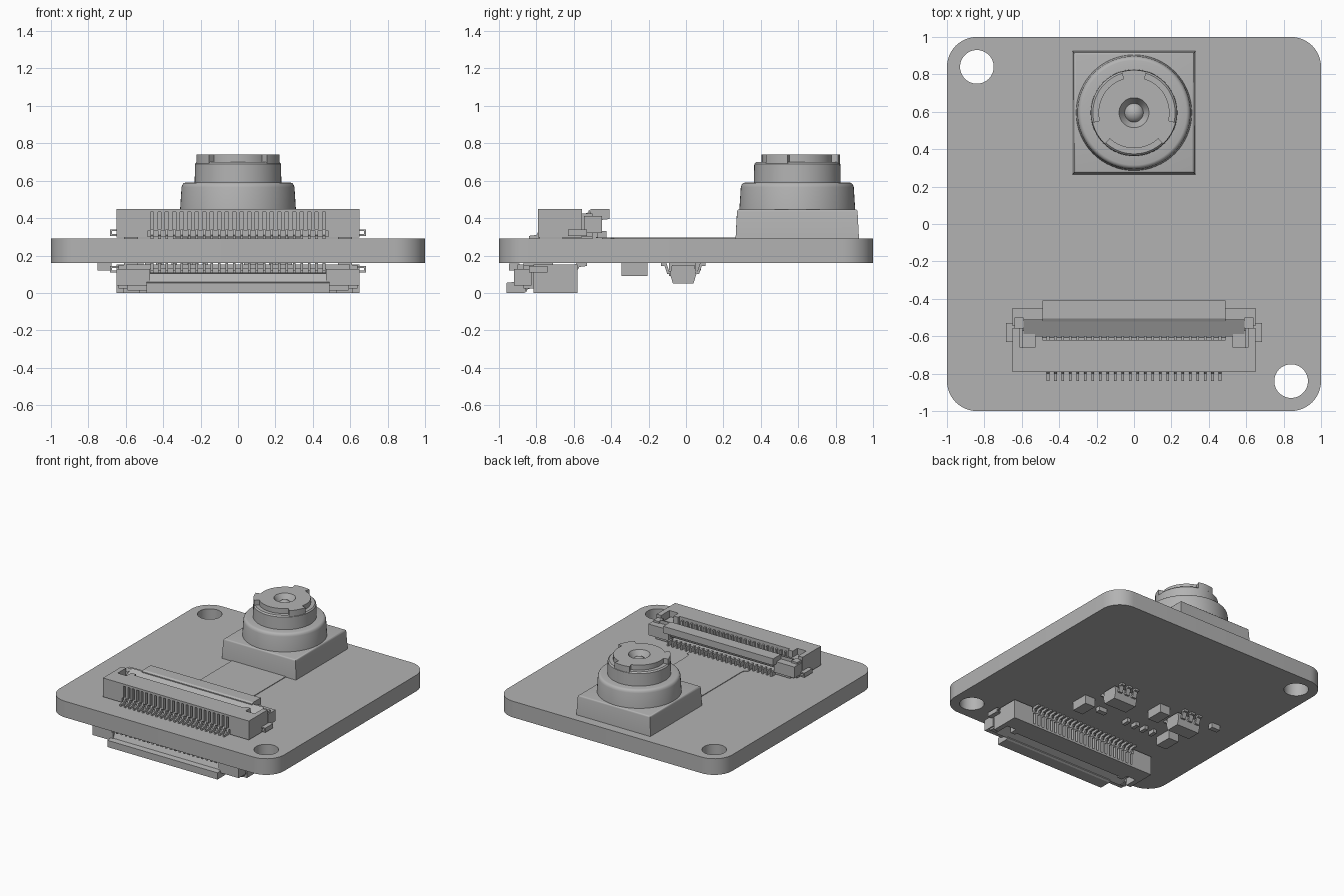
import bpy, bmesh, math
from mathutils import Matrix, Vector

old = bpy.data.objects.get("Cube")
if old:
    bpy.data.objects.remove(old, do_unlink=True)

grey = bpy.data.materials.new("plain grey")
grey.use_nodes = True
COLOUR = (0.45, 0.45, 0.45, 1)
grey.diffuse_color = COLOUR
grey.node_tree.nodes["Principled BSDF"].inputs["Base Color"].default_value = COLOUR


def box(bm, x, y, z):
    mid = Vector([(a + b) / 2 for a, b in (x, y, z)])
    size = [b - a for a, b in (x, y, z)]
    m = Matrix.Translation(mid) @ Matrix.Diagonal((*size, 1))
    return bmesh.ops.create_cube(bm, size=1, matrix=m)["verts"]


def extrude(bm, points, offset):
    """Closed outline of 3D points pushed along an offset."""
    face = bm.faces.new([bm.verts.new(p) for p in points])
    geo = bmesh.ops.extrude_face_region(bm, geom=[face])["geom"]
    top = [g for g in geo if isinstance(g, bmesh.types.BMVert)]
    bmesh.ops.translate(bm, verts=top, vec=offset)


def side_prism(bm, yz, x0, x1):
    extrude(bm, [(x0, y, z) for y, z in yz], (x1 - x0, 0, 0))


def lathe(bm, rz, centre, steps=64):
    verts = [bm.verts.new((r, 0, z)) for r, z in rz]
    edges = [bm.edges.new(p) for p in zip(verts, verts[1:])]
    bmesh.ops.spin(bm, geom=verts + edges, cent=(0, 0, 0), axis=(0, 0, 1),
                   angle=math.tau, steps=steps, use_duplicate=False)
    bmesh.ops.remove_doubles(bm, verts=bm.verts, dist=0.0005)
    bmesh.ops.translate(bm, verts=bm.verts, vec=centre)


def finish(bm, name, matrix=Matrix(), smooth=False):
    bmesh.ops.recalc_face_normals(bm, faces=bm.faces)
    bm.transform(matrix)
    mesh = bpy.data.meshes.new(name)
    bm.to_mesh(mesh)
    bm.free()
    mesh.materials.append(grey)
    ob = bpy.data.objects.new(name, mesh)
    bpy.context.collection.objects.link(ob)
    if smooth:
        bpy.ops.object.select_all(action="DESELECT")
        ob.select_set(True)
        bpy.context.view_layer.objects.active = ob
        bpy.ops.object.shade_smooth_by_angle(angle=math.radians(32))
    return ob


# Board with rounded corners and two mounting holes
bm = bmesh.new()
outline = []
for q in range(4):
    sx, sy = ((1, 1), (-1, 1), (-1, -1), (1, -1))[q]
    for i in range(13):
        a = math.radians(90 * q + 7.5 * i)
        outline.append((sx * 0.84 + 0.16 * math.cos(a), sy * 0.84 + 0.16 * math.sin(a), 0.16))
extrude(bm, outline, (0, 0, 0.13))
board = finish(bm, "circuit_board")
for s in (-1, 1):
    bm = bmesh.new()
    bmesh.ops.create_cone(bm, cap_ends=True, segments=48, radius1=0.09, radius2=0.09, depth=1,
                          matrix=Matrix.Translation((0.84 * s, -0.84 * s, 0.2)))
    cutter = finish(bm, "hole_cutter")
    cutter.hide_render = True
    cutter.hide_viewport = True
    cutter.display_type = "WIRE"
    cut = board.modifiers.new("hole", "BOOLEAN")
    cut.operation = "DIFFERENCE"
    cut.solver = "EXACT"
    cut.object = cutter
# Apply the cuts, then drop the cutters
bpy.context.view_layer.update()
cut_mesh = bpy.data.meshes.new_from_object(
    board.evaluated_get(bpy.context.evaluated_depsgraph_get()))
board.modifiers.clear()
board.data = cut_mesh
for ob in [o for o in bpy.data.objects if o.name.startswith("hole_cutter")]:
    bpy.data.objects.remove(ob, do_unlink=True)
bpy.ops.object.select_all(action="DESELECT")
board.select_set(True)
bpy.context.view_layer.objects.active = board
bpy.ops.object.shade_smooth_by_angle(angle=math.radians(32))

# Ribbon cable with a flared end
bm = bmesh.new()
half = [(0.27, -0.45), (0.27, -0.4), (0.245, -0.385), (0.24, -0.36), (0.24, 0.3)]
extrude(bm, [(x, y, 0.288) for x, y in half] + [(-x, y, 0.288) for x, y in half[::-1]],
        (0, 0, 0.007))
finish(bm, "ribbon_cable")

# Camera: tapered square base, round housing, barrel with three tabs
LENS = (0, 0.595, 0)
bm = bmesh.new()
verts = box(bm, (-0.33, 0.33), (0.265, 0.925), (0.289, 0.447))
for v in verts:
    if v.co.z > 0.4:
        v.co.x *= 0.975
        v.co.y = LENS[1] + (v.co.y - LENS[1]) * 0.975
rim = [e for e in bm.edges if all(v.co.z > 0.4 for v in e.verts)]
bmesh.ops.bevel(bm, geom=rim, offset=0.012, segments=3, affect="EDGES", profile=0.5)
finish(bm, "camera_base", smooth=True)

bm = bmesh.new()
lathe(bm, [(0.31, 0.44), (0.302, 0.565), (0.298, 0.578), (0.29, 0.587), (0.28, 0.59), (0.2, 0.59)], LENS)
finish(bm, "camera_housing", smooth=True)

bm = bmesh.new()
lathe(bm, [(0.232, 0.58), (0.23, 0.69), (0.22, 0.7), (0.19, 0.7), (0.19, 0.74), (0.08, 0.74),
           (0.05, 0.69), (0.045, 0.7), (0.03, 0.712), (0.015, 0.718), (0, 0.72)], LENS)
finish(bm, "lens_barrel", smooth=True)

bm = bmesh.new()
for centre in (90, 210, 330):
    arc = [math.radians(centre - 17 + 34 * i / 8) for i in range(9)]
    ring = [(0.228, a) for a in arc] + [(0.18, a) for a in arc[::-1]]
    extrude(bm, [(r * math.cos(a), LENS[1] + r * math.sin(a), 0.69) for r, a in ring], (0, 0, 0.05))
finish(bm, "lens_tabs", smooth=True)

# Ribbon connector, made once per board side
PINS = 24
PITCH = 0.04
LOW, HIGH = 0.289, 0.449


def connector(side, matrix):
    first = -PITCH * (PINS - 1) / 2
    bm = bmesh.new()
    box(bm, (-0.49, 0.49), (-0.765, -0.62), (0.3, HIGH))
    box(bm, (-0.49, 0.49), (-0.79, -0.76), (0.432, HIGH))
    box(bm, (-0.6, 0.6), (-0.7, -0.47), (0.297, 0.32))
    for i in range(PINS + 1):
        x = first + (i - 0.5) * PITCH
        box(bm, (x - 0.011, x + 0.011), (-0.79, -0.76), (0.335, 0.44))
    for s in (-1, 1):
        def end(x0, x1, y, z):
            box(bm, sorted((s * x0, s * x1)), y, z)
        end(0.48, 0.65, (-0.79, -0.66), (0.297, HIGH))
        end(0.61, 0.65, (-0.67, -0.555), (0.297, HIGH))
        end(0.47, 0.65, (-0.545, -0.45), (0.32, 0.41))
        end(0.59, 0.64, (-0.56, -0.5), (0.3, 0.425))
        end(0.49, 0.53, (-0.67, -0.6), (0.3, HIGH))
    finish(bm, side + "_connector_housing", matrix)

    # Flip-up latch bar
    bm = bmesh.new()
    side_prism(bm, [(-0.61, 0.34), (-0.61, 0.39), (-0.51, HIGH - 0.012), (-0.51, 0.34)], -0.59, 0.59)
    side_prism(bm, [(-0.52, 0.34), (-0.52, 0.44), (-0.505, HIGH), (-0.41, HIGH), (-0.41, 0.395),
                    (-0.455, 0.39), (-0.475, 0.345)], -0.49, 0.49)
    finish(bm, side + "_connector_latch", matrix)

    # Contacts: solder feet, upright strips and the comb in the mouth
    bm = bmesh.new()
    for i in range(PINS):
        x = first + i * PITCH
        span = (x - 0.007, x + 0.007)
        side_prism(bm, [(-0.84, LOW), (-0.84, 0.305), (-0.8, 0.31), (-0.782, 0.34), (-0.76, 0.34),
                        (-0.76, 0.32), (-0.785, LOW)], *span)
        box(bm, span, (-0.63, -0.6), (0.33, 0.425))
        box(bm, span, (-0.48, -0.425), (0.293, 0.33))
    finish(bm, side + "_connector_contacts", matrix)

    # Hold-down brackets at both ends
    bm = bmesh.new()
    for s in (-1, 1):
        box(bm, sorted((s * 0.64, s * 0.685)), (-0.63, -0.53), (0.305, 0.315))
        box(bm, sorted((s * 0.64, s * 0.685)), (-0.63, -0.53), (0.33, 0.34))
        box(bm, sorted((s * 0.675, s * 0.685)), (-0.63, -0.53), (0.305, 0.34))
        box(bm, sorted((s * 0.53, s * 0.6)), (-0.66, -0.57), (0.31, 0.4))
        box(bm, sorted((s * 0.535, s * 0.61)), (-0.66, -0.5), (LOW, 0.3))
    finish(bm, side + "_connector_brackets", matrix)


connector("top", Matrix())
connector("bottom", Matrix.Translation((0, -1.37, HIGH)) @ Matrix.Rotation(math.pi, 4, "X"))

# Six-legged chips under the board
for name, cx in (("left_chip", 0.12), ("right_chip", -0.48)):
    cy = -0.015
    bm = bmesh.new()
    side_prism(bm, [(cy - 0.055, 0.05), (cy - 0.07, 0.1), (cy - 0.06, 0.15), (cy + 0.06, 0.15),
                    (cy + 0.07, 0.1), (cy + 0.055, 0.05)], cx - 0.1, cx + 0.1)
    for s in (-1, 1):
        leg = [(0.06, 0.1), (0.085, 0.1), (0.1, 0.145), (0.118, 0.145), (0.118, 0.16),
               (0.09, 0.16), (0.075, 0.115), (0.06, 0.115)]
        for i in (-1, 0, 1):
            x = cx + 0.065 * i
            side_prism(bm, [(cy + s * y, z) for y, z in leg], x - 0.018, x + 0.018)
    finish(bm, name)

# Small box parts under the board: name, centre, size, lowest point
parts = [("left_capacitor", 0.245, -0.275, 0.09, 0.14, 0.09),
         ("middle_capacitor", -0.255, -0.02, 0.09, 0.14, 0.09),
         ("right_capacitor", -0.55, -0.275, 0.09, 0.14, 0.09),
         ("edge_resistor", -0.715, 0.06, 0.075, 0.04, 0.12),
         ("small_resistor", 0.07, -0.285, 0.075, 0.04, 0.125)]
parts += [("array_resistor_%d" % i, -0.175 - 0.083 * i, -0.295, 0.03, 0.06, 0.13) for i in range(4)]
for name, x, y, w, d, low in parts:
    bm = bmesh.new()
    box(bm, (x - w / 2, x + w / 2), (y - d / 2, y + d / 2), (low, 0.161))
    finish(bm, name)
